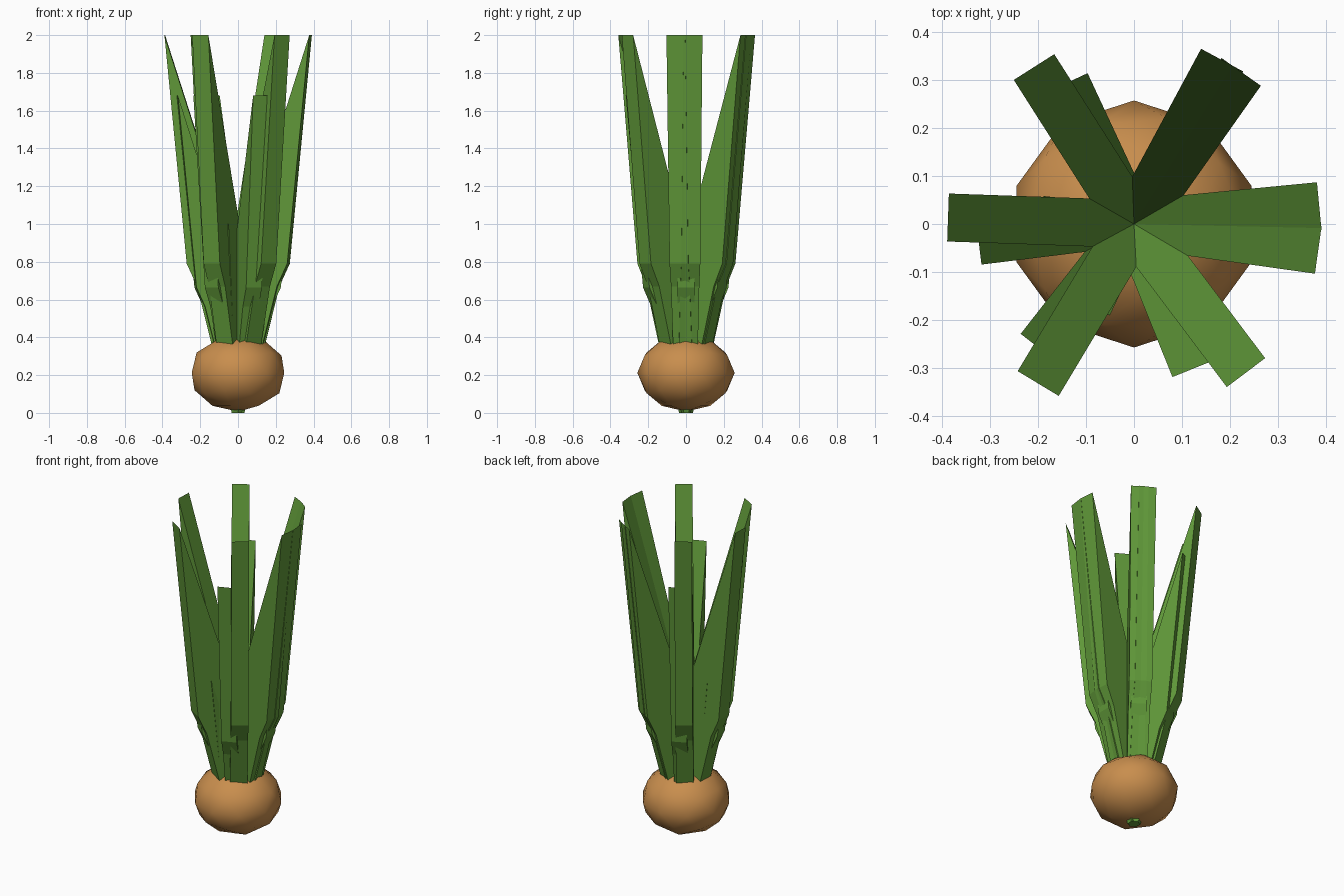
import bpy, bmesh, math

if "Cube" in bpy.data.objects:
    bpy.data.objects.remove(bpy.data.objects["Cube"])


def material(name, rgb):
    m = bpy.data.materials.new(name)
    m.diffuse_color = (*rgb, 1)
    m.use_nodes = True
    m.node_tree.nodes["Principled BSDF"].inputs["Base Color"].default_value = m.diffuse_color
    return m


GREEN = material("leaf green", (0.115, 0.31, 0.04))
BROWN = material("bulb brown", (0.58, 0.27, 0.075))

# Leaf side profile: (distance from axis, height, half width)
PROFILE = [(0.0, 0.0, 0.02), (0.03, 0.0, 0.02), (0.14, 0.37, 0.05),
           (0.215, 0.67, 0.05), (0.27, 0.79, 0.05), (0.388, 2.0, 0.05),
           (0.0, 0.79, 0.05), (0.0, 0.37, 0.05)]


def leaf(name, angle, scale):
    """Wedge-shaped blade: the profile given width, turned about the axis."""
    a = math.radians(angle)
    c, s = math.cos(a), math.sin(a)
    bm = bmesh.new()
    sides = []
    for sign in (-1, 1):
        ring = []
        for r, z, w in PROFILE:
            # shorter leaves are narrowed a little less than they are lowered
            r, z, w = r * scale, z * scale, sign * w * (0.4 + 0.6 * scale)
            ring.append(bm.verts.new((r * c - w * s, r * s + w * c, z)))
        sides.append(ring)
    left, right = sides
    n = len(PROFILE)
    for i in range(n):
        j = (i + 1) % n
        bm.faces.new((left[i], left[j], right[j], right[i]))
    for ring in sides:
        # lower stem, bend and blade parts of the side wall
        for ids in ((0, 1, 2, 7), (7, 2, 3, 4, 6), (6, 4, 5)):
            bm.faces.new([ring[k] for k in ids])
    bmesh.ops.recalc_face_normals(bm, faces=bm.faces)
    mesh = bpy.data.meshes.new(name)
    bm.to_mesh(mesh)
    bm.free()
    mesh.materials.append(GREEN)
    obj = bpy.data.objects.new(name, mesh)
    bpy.context.collection.objects.link(obj)


# Bulb
bpy.ops.mesh.primitive_ico_sphere_add(subdivisions=2, radius=1, location=(0, 0, 0.212))
bulb = bpy.context.object
bulb.name = "bulb"
bulb.scale = (0.2575, 0.2575, 0.205)
bpy.ops.object.transform_apply(location=False, rotation=False, scale=True)
bpy.ops.object.shade_smooth()
bulb.data.materials.append(BROWN)

# Leaves in six clusters, three sizes
LEAVES = {
    "tall_leaf": (1.0, (5.5, -8, 54.8, 61.7, 122.5, 178, 239, 307)),
    "middle_leaf": (0.84, (0, 57, 115, 187, 232, 292)),
    "short_leaf": (0.5, (-2, 52, 119, 173, 245, 300)),
}
for name, (scale, angles) in LEAVES.items():
    for i, angle in enumerate(angles):
        leaf(f"{name}_{i + 1}", angle, scale)
